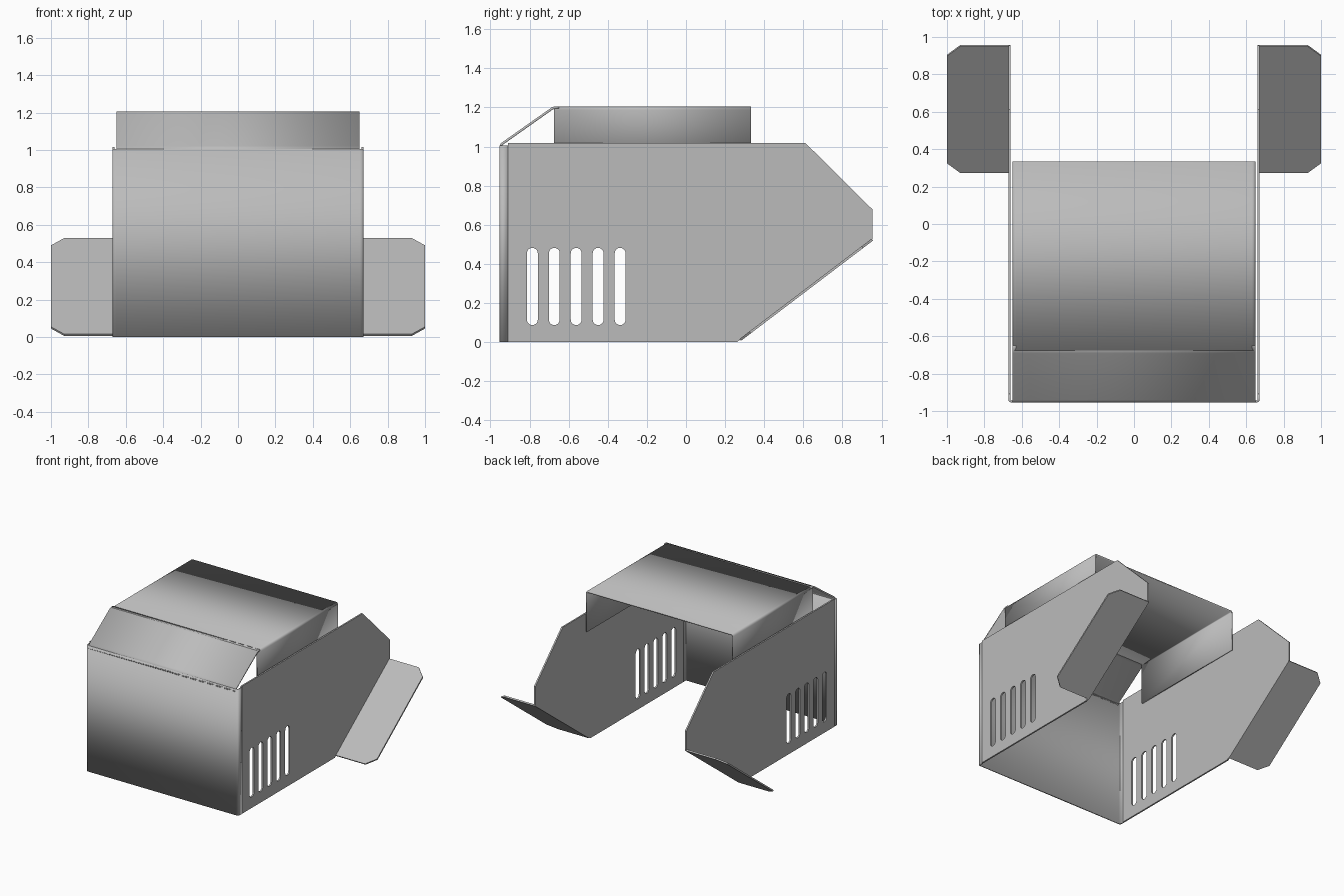
import bpy, bmesh, math
from mathutils import Matrix, Vector

cube = bpy.data.objects.get("Cube")
if cube:
    bpy.data.objects.remove(cube, do_unlink=True)

T = 0.012          # sheet thickness
SIDE_X = 0.666     # mid-plane of the side walls

steel = bpy.data.materials.new("grey sheet metal")
steel.use_nodes = True
GREY = (0.5, 0.5, 0.5, 1)
steel.diffuse_color = GREY
steel.node_tree.nodes["Principled BSDF"].inputs["Base Color"].default_value = GREY


def activate(obj):
    bpy.ops.object.select_all(action="DESELECT")
    obj.select_set(True)
    bpy.context.view_layer.objects.active = obj


def fillet(path, radius=0.014, steps=4):
    """Round the inner corners of an open 2D path."""
    pts = [Vector(p) for p in path]
    out = [pts[0]]
    for a, b, c in zip(pts, pts[1:], pts[2:]):
        start = b + (a - b).normalized() * radius
        end = b + (c - b).normalized() * radius
        for i in range(steps + 1):
            t = i / steps
            out.append(start * (1 - t) ** 2 + b * 2 * t * (1 - t) + end * t * t)
    return out + [pts[-1]]


def bent_sheet(name, path, low, high, place):
    """Sweep a folded section between two positions and give it thickness."""
    bm = bmesh.new()
    rows = [[bm.verts.new(place(p.x, p.y, d)) for d in (low, high)] for p in fillet(path)]
    for a, b in zip(rows, rows[1:]):
        bm.faces.new((a[0], b[0], b[1], a[1]))
    mesh = bpy.data.meshes.new(name)
    bm.to_mesh(mesh)
    bm.free()
    obj = bpy.data.objects.new(name, mesh)
    bpy.context.collection.objects.link(obj)
    mesh.materials.append(steel)
    solid = obj.modifiers.new("thickness", "SOLIDIFY")
    solid.thickness, solid.offset = T, 0
    solid.use_even_offset = True
    activate(obj)
    bpy.ops.object.shade_smooth_by_angle(angle=math.radians(30))
    return obj


def flat_plate(name, outline, holes, matrix):
    """Cut a plate with holes from a filled curve, mirrored to both sides."""
    curve = bpy.data.curves.new(name, "CURVE")
    curve.dimensions, curve.fill_mode = "2D", "BOTH"
    curve.extrude = T / 2
    for loop in [outline] + holes:
        spline = curve.splines.new("POLY")
        spline.points.add(len(loop) - 1)
        for point, (u, v) in zip(spline.points, loop):
            point.co = (u, v, 0, 1)
        spline.use_cyclic_u = True
    obj = bpy.data.objects.new(name, curve)
    bpy.context.collection.objects.link(obj)
    activate(obj)
    bpy.ops.object.convert(target="MESH")
    obj = bpy.context.object
    obj.name = name
    mesh = obj.data
    mesh.transform(matrix)
    mesh.materials.clear()
    mesh.materials.append(steel)
    bm = bmesh.new()
    bm.from_mesh(mesh)
    bmesh.ops.remove_doubles(bm, verts=bm.verts, dist=0.0001)
    bmesh.ops.recalc_face_normals(bm, faces=bm.faces)
    bm.to_mesh(mesh)
    bm.free()
    obj.modifiers.new("both sides", "MIRROR")
    bpy.ops.object.shade_smooth_by_angle(angle=math.radians(30))
    return obj


def slot(y, bottom=0.087, top=0.482, r=0.028, steps=10):
    """Upright slot with round ends."""
    ends = ((top - r, 0), (bottom + r, math.pi))
    return [(y + r * math.cos(s + math.pi * i / steps), z + r * math.sin(s + math.pi * i / steps))
            for z, s in ends for i in range(steps + 1)]


# Side walls with vent slots
side_outline = [(-0.91, 0), (0.26, 0), (0.955, 0.528), (0.955, 0.677),
                (0.612, 1.017), (-0.91, 1.017)]
to_side = Matrix(((0, 0, 1, SIDE_X), (1, 0, 0, 0), (0, 1, 0, 0), (0, 0, 0, 1)))
flat_plate("side_walls", side_outline, [slot(-0.786 + 0.1123 * i) for i in range(5)], to_side)

# Angled wings folded outward along the lower rear edges
angle = math.atan2(0.52, 0.685)
length, cut_x, cut_v = 0.848, 0.07, 0.064
wing_outline = [(SIDE_X - T / 2, 0), (1 - cut_x, 0), (1, cut_v), (1, length - cut_v),
                (1 - cut_x, length), (SIDE_X - T / 2, length)]
to_slope = Matrix.Translation((0, 0.277, 0.011)) @ Matrix.Rotation(angle, 4, "X")
flat_plate("wings", wing_outline, [], to_slope)

# Front wall, wrapped round the two front corners
F = -0.949
bent_sheet("front_wall", [(-SIDE_X, -0.91), (-SIDE_X, F), (SIDE_X, F), (SIDE_X, -0.91)],
           0, 1.005, lambda u, v, d: (u, v, d))

# Raised top panel with hanging side flanges
TOP, W = 1.2, 0.644
bent_sheet("top_panel", [(-W, 0.88), (-W, TOP), (W, TOP), (W, 0.88)],
           -0.675, 0.333, lambda u, v, d: (u, d, v))

# Sloping panel joining the front wall to the top
bent_sheet("sloping_panel", [(F, 0.98), (F, 1.008), (-0.677, TOP), (-0.65, TOP)],
           -0.65, 0.65, lambda u, v, d: (d, u, v))
